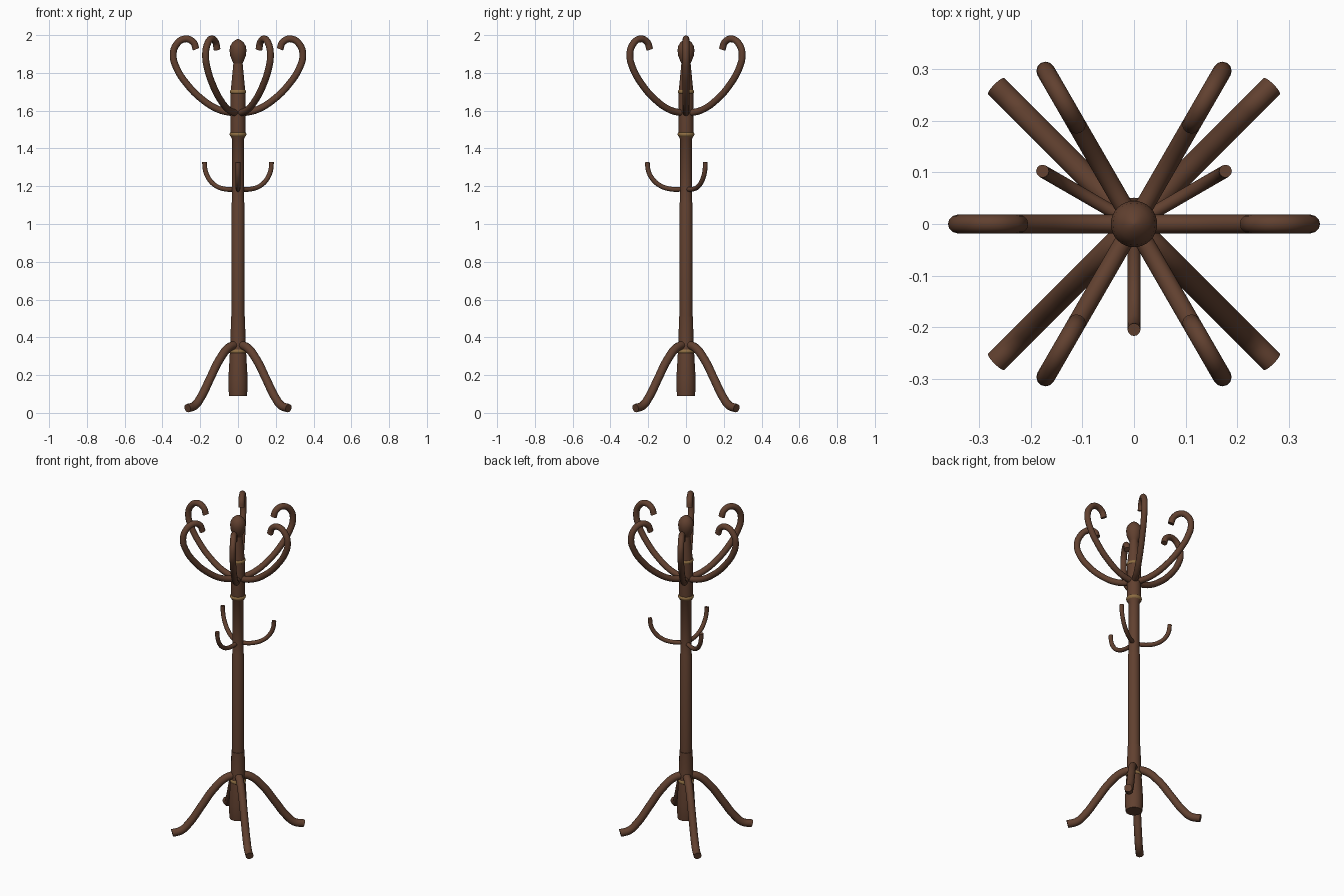
import bpy
import bmesh
from math import radians, cos, sin, tau

cube = bpy.data.objects.get("Cube")
if cube:
    bpy.data.objects.remove(cube, do_unlink=True)


def make_material(name, color):
    mat = bpy.data.materials.new(name)
    mat.use_nodes = True
    mat.diffuse_color = color
    mat.node_tree.nodes["Principled BSDF"].inputs["Base Color"].default_value = color
    return mat


WOOD = make_material("walnut_wood", (0.12, 0.052, 0.029, 1))
BRASS = make_material("dull_brass", (0.27, 0.155, 0.055, 1))


def smooth(obj):
    bpy.ops.object.select_all(action="DESELECT")
    obj.select_set(True)
    bpy.context.view_layer.objects.active = obj
    bpy.ops.object.shade_smooth_by_angle(angle=radians(35))


def lathe(name, profile, mat, sides=32):
    """Turn a list of (radius, height) points around the z axis."""
    bm = bmesh.new()
    rings = [[bm.verts.new((r * cos(tau * i / sides), r * sin(tau * i / sides), z))
              for i in range(sides)] for r, z in profile]
    for low, high in zip(rings, rings[1:]):
        for i in range(sides):
            j = (i + 1) % sides
            bm.faces.new((low[i], low[j], high[j], high[i]))
    bm.faces.new(rings[0][::-1])
    bm.faces.new(rings[-1])
    mesh = bpy.data.meshes.new(name)
    bm.to_mesh(mesh)
    bm.free()
    mesh.materials.append(mat)
    obj = bpy.data.objects.new(name, mesh)
    bpy.context.collection.objects.link(obj)
    smooth(obj)
    return obj


def bent_rods(name, path, radius, angles):
    """Bend a round rod along (distance, height) points and repeat it around the post."""
    curve = bpy.data.curves.new(name, "CURVE")
    curve.dimensions = "3D"
    curve.bevel_depth = radius
    curve.bevel_resolution = 4
    curve.resolution_u = 8
    curve.use_fill_caps = True
    spline = curve.splines.new("BEZIER")
    spline.bezier_points.add(len(path) - 1)
    for point, (d, z) in zip(spline.bezier_points, path):
        point.co = (d, 0, z)
        point.handle_left_type = point.handle_right_type = "AUTO"
    curve.materials.append(WOOD)
    first = bpy.data.objects.new(name + "_1", curve)
    bpy.context.collection.objects.link(first)
    bpy.ops.object.select_all(action="DESELECT")
    first.select_set(True)
    bpy.context.view_layer.objects.active = first
    bpy.ops.object.convert(target="MESH")
    first = bpy.context.object
    smooth(first)
    for n, angle in enumerate(angles):
        rod = first if n == 0 else first.copy()
        if n:
            rod.name = f"{name}_{n + 1}"
            bpy.context.collection.objects.link(rod)
        rod.rotation_euler.z = radians(angle)


# Turned post: heavy foot, stepped shaft, tapered neck and ball finial
lathe("post", [
    (0.047, 0.09), (0.051, 0.13), (0.051, 0.18), (0.043, 0.32),
    (0.039, 0.34), (0.038, 0.51), (0.034, 0.51), (0.034, 1.11),
    (0.031, 1.12), (0.031, 1.45), (0.038, 1.46), (0.040, 1.49),
    (0.039, 1.59), (0.040, 1.69), (0.037, 1.72), (0.024, 1.855)], WOOD)
lathe("finial", [
    (0.024, 1.85), (0.031, 1.865), (0.041, 1.89), (0.045, 1.92),
    (0.041, 1.943), (0.030, 1.961), (0.016, 1.973), (0.003, 1.98)], WOOD)

# Brass collars
for label, z, r in (("lower", 0.325, 0.044), ("middle", 1.475, 0.043), ("upper", 1.70, 0.041)):
    lathe(label + "_collar", [
        (r - 0.006, z - 0.012), (r, z - 0.007), (r + 0.002, z),
        (r, z + 0.007), (r - 0.006, z + 0.012)], BRASS)

# Large scrolled hooks around the top
bent_rods("scroll_hook", [
    (0.01, 1.585), (0.10, 1.605), (0.19, 1.66), (0.27, 1.74), (0.325, 1.825),
    (0.343, 1.89), (0.328, 1.947), (0.28, 1.98), (0.237, 1.962), (0.222, 1.925)],
    0.018, range(0, 360, 60))

# Small upturned hooks on the shaft
bent_rods("small_hook", [
    (0.01, 1.184), (0.08, 1.185), (0.14, 1.205), (0.182, 1.245),
    (0.2, 1.285), (0.205, 1.328)],
    0.0125, (30, 150, 270))

# Curved feet
bent_rods("leg", [
    (0.01, 0.363), (0.07, 0.345), (0.14, 0.28), (0.21, 0.18),
    (0.28, 0.08), (0.325, 0.038), (0.378, 0.025)],
    0.0225, range(45, 360, 90))
